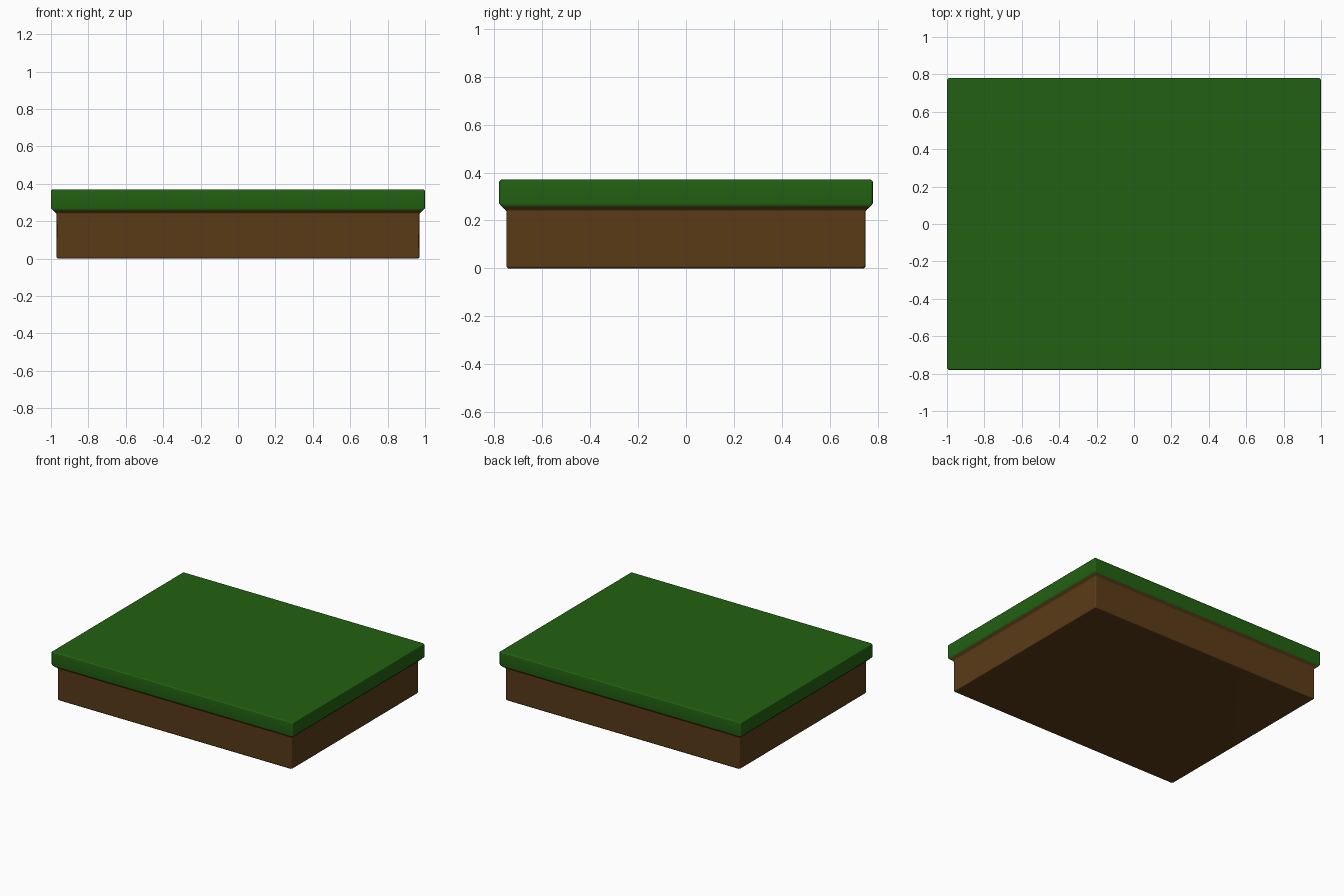
import bpy, bmesh

if "Cube" in bpy.data.objects:
    bpy.data.objects.remove(bpy.data.objects["Cube"])

HX, HY = 1.0, 0.78   # half size of the grass layer
CORNER = 0.008       # small chamfer on the upright edges


def ring(bm, inset, z):
    x, y, c = HX - inset, HY - inset, CORNER
    pts = [(x - c, -y), (x, -y + c), (x, y - c), (x - c, y),
           (-x + c, y), (-x, y - c), (-x, -y + c), (-x + c, -y)]
    return [bm.verts.new((px, py, z)) for px, py in pts]


def layer(name, profile, color, cap_bottom=False, cap_top=False):
    """Stack rounded rectangles given as (inset, z)."""
    bm = bmesh.new()
    rings = [ring(bm, i, z) for i, z in profile]
    for a, b in zip(rings, rings[1:]):
        for k in range(8):
            n = (k + 1) % 8
            bm.faces.new((a[k], a[n], b[n], b[k]))
    if cap_bottom:
        bm.faces.new(rings[0][::-1])
    if cap_top:
        bm.faces.new(rings[-1])
    mesh = bpy.data.meshes.new(name)
    bm.to_mesh(mesh)
    bm.free()
    for p in mesh.polygons:
        p.use_smooth = True
    obj = bpy.data.objects.new(name, mesh)
    bpy.context.collection.objects.link(obj)
    mat = bpy.data.materials.new(name + "_color")
    mat.diffuse_color = color
    mat.use_nodes = True
    mat.node_tree.nodes["Principled BSDF"].inputs["Base Color"].default_value = mat.diffuse_color
    mesh.materials.append(mat)
    # keep the big faces flat-looking, blend only across the bevels
    obj.modifiers.new("weighted", 'WEIGHTED_NORMAL')
    return obj


# Soil block, flaring out under the grass
layer("soil", [(0.038, 0.0), (0.03, 0.008), (0.03, 0.238), (0.024, 0.246), (0.01, 0.258)],
      (0.105, 0.045, 0.009, 1), cap_bottom=True)

# Overhanging grass layer
layer("grass", [(0.01, 0.258), (0.0, 0.271), (0.0, 0.362), (0.008, 0.37)],
      (0.016, 0.12, 0.006, 1), cap_top=True)
